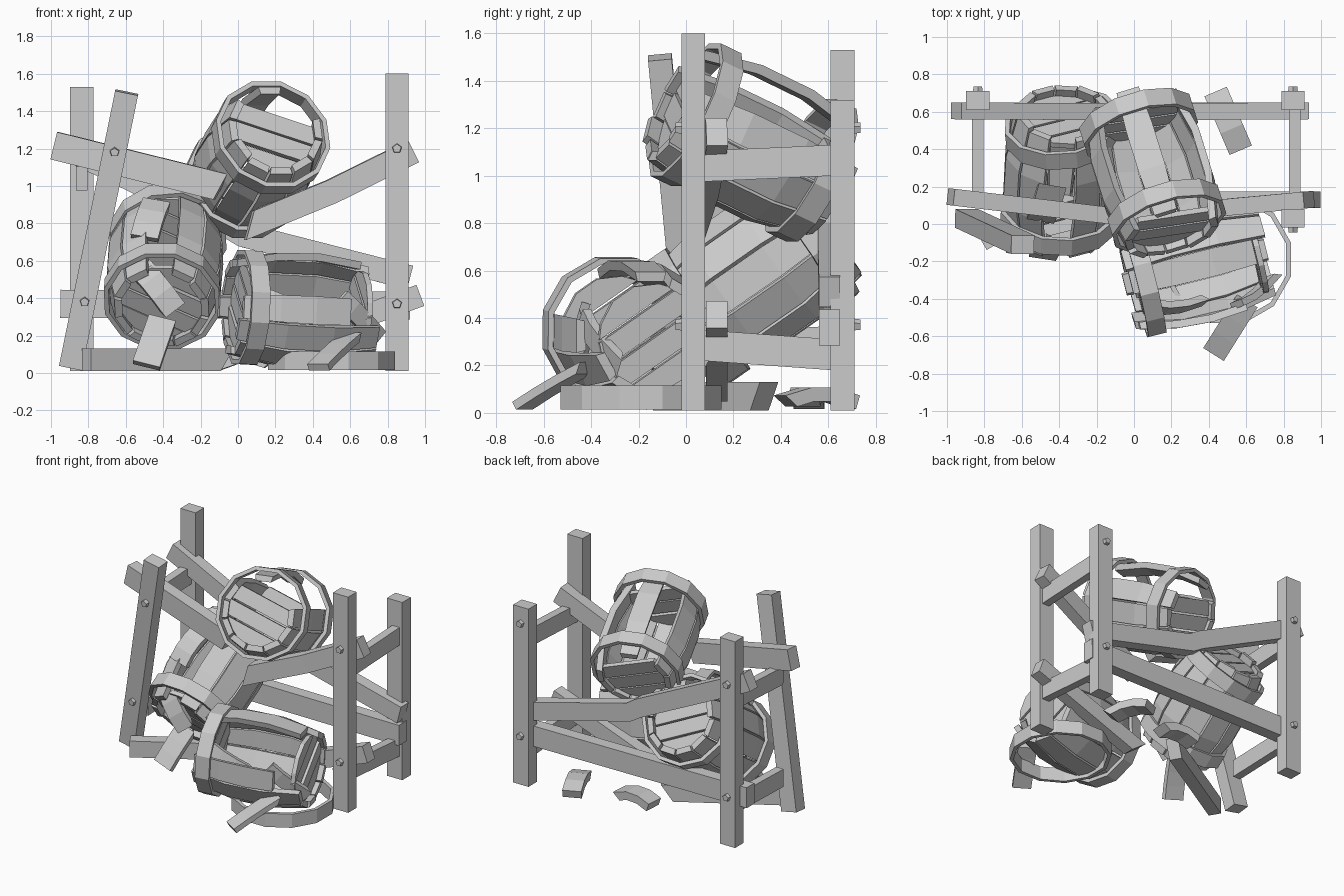
import bpy, bmesh, random
from math import sin, cos, pi, radians
from mathutils import Vector, Matrix

if "Cube" in bpy.data.objects:
    bpy.data.objects.remove(bpy.data.objects["Cube"])

random.seed(4)
UP = Vector((0, 0, 1))


def finish(name, bm, mat=None):
    bmesh.ops.recalc_face_normals(bm, faces=bm.faces)
    me = bpy.data.meshes.new(name)
    bm.to_mesh(me)
    bm.free()
    ob = bpy.data.objects.new(name, me)
    if mat:
        ob.matrix_world = mat
    bpy.context.collection.objects.link(ob)
    return ob


def loft(bm, rings, closed=False):
    """Skin a list of equal-sized point rings, capped unless closed."""
    vs = [[bm.verts.new(p) for p in r] for r in rings]
    n, m = len(vs), len(vs[0])
    for i in range(n if closed else n - 1):
        a, b = vs[i], vs[(i + 1) % n]
        for j in range(m):
            bm.faces.new((a[j], a[(j + 1) % m], b[(j + 1) % m], b[j]))
    if not closed:
        bm.faces.new(vs[0][::-1])
        bm.faces.new(vs[-1])


def beam(name, pts, w, h, ref=UP, skew=0.0):
    """Timber along pts: h across the ref direction, w sideways, end cut at a skew."""
    pts = [Vector(p) for p in pts]
    bm, rings = bmesh.new(), []
    for i, p in enumerate(pts):
        d = (pts[min(i + 1, len(pts) - 1)] - pts[max(i - 1, 0)]).normalized()
        s = d.cross(ref).normalized()
        u = s.cross(d)
        k = skew if i == len(pts) - 1 else 0
        rings.append([p + s * a * w / 2 + u * b * h / 2 + d * k * b
                      for a, b in ((-1, -1), (1, -1), (1, 1), (-1, 1))])
    loft(bm, rings)
    return finish(name, bm)


def frame_of(c, axis):
    z = Vector(axis).normalized()
    x = UP.cross(z).normalized()
    y = z.cross(x)
    return Matrix.Translation(c) @ Matrix((x, y, z)).transposed().to_4x4()


def bolt(c, axis):
    bm = bmesh.new()
    bmesh.ops.create_cone(bm, segments=5, radius1=.028, radius2=.024, depth=.03, cap_ends=True)
    finish("bolt", bm, frame_of(c, axis))


def hoop(name, mat, r, half=.05, t=.026):
    bm = bmesh.new()
    loft(bm, [[(q * cos(a), q * sin(a), z) for q, z in
               ((r, -half), (r + t, -half), (r + t, half), (r, half))]
              for a in [radians(30 * k + 15) for k in range(12)]], True)
    finish(name, bm, mat)


HALF = .385


def radius(z):
    return .318 - .058 * (z / HALF) ** 2


def barrel(name, c, axis, skip=(), short={}, hoops=(-.28, .28), tilt=0, spin=0.0, boards=range(4)):
    m = frame_of(c, axis)
    # curved staves
    for k in range(12):
        if k in skip:
            continue
        e0 = -HALF - random.uniform(-.015, .015)
        e1 = short.get(k, HALF + random.uniform(-.015, .015))
        bm, rings, a = bmesh.new(), [], radians(30 * k)
        for i in range(4):
            z = e0 + (e1 - e0) * i / 3
            r, g = radius(z), radians(13.7)
            rings.append([(q * cos(a + s * g), q * sin(a + s * g), z)
                          for q, s in ((r - .042, -1), (r, -1), (r, 1), (r - .042, 1))])
        loft(bm, rings)
        finish(name + "_stave", bm, m)
    # head boards, cut to a round outline
    for end in (-1, 1):
        R, z = .228, end * (HALF - .06)
        for i in boards:
            y0, y1 = -R + i * R / 2 + .006, -R + (i + 1) * R / 2 - .006
            ym = (y0 + y1) / 2
            w = [(max(R * R - y * y, .003)) ** .5 for y in (y0, ym, y1)]
            out = [(-w[0], y0), (w[0], y0), (w[1], ym), (w[2], y1), (-w[2], y1), (-w[1], ym)]
            bm = bmesh.new()
            zz = z + random.uniform(-.008, .008)
            loft(bm, [[(x, y, zz + d) for x, y in out] for d in (-.015, .015)])
            finish(name + "_head_board", bm, m @ Matrix.Rotation(spin, 4, 'Z'))
    # iron hoops
    for h in hoops:
        t = Matrix.Rotation(tilt if h > 0 else 0, 4, 'Y')
        hoop(name + "_hoop", m @ Matrix.Translation((0, 0, h)) @ t, radius(h) + .006)


def loose_stave(name, p, q, ref=UP, w=.13, bow=.02, t=.038):
    p, q = Vector(p), Vector(q)
    n = Vector(ref) * bow
    beam(name, [p, p.lerp(q, .33) + n, p.lerp(q, .67) + n, q], w, t, Vector(ref), .02)


# corner posts
Y = Vector((0, 1, 0))
beam("front_right_post", [(.85, .03, .01), (.85, .03, 1.6)], .125, .1, Y)
beam("back_right_post", [(.85, .66, .01), (.85, .66, 1.32)], .125, .1, Y)
beam("back_left_post", [(-.835, .66, .01), (-.835, .66, 1.53)], .125, .1, Y)
beam("leaning_front_left_post", [(-.895, .03, .03), (-.595, -.11, 1.5)], .125, .1, Y)

# bolts on post faces
for z in (.37, 1.2):
    bolt((.85, -.03, z), (0, -1, 0))
    bolt((.85, .72, z), (0, 1, 0))
    bolt((-.835, .72, z), (0, 1, 0))
bolt((-.82, -.06, .38), (0, -1, -.09))
bolt((-.66, -.14, 1.18), (0, -1, -.09))

# front rails, snapped in the middle
beam("front_upper_rail_left", [(-.98, .145, 1.215), (-.09, .04, .995)], .09, .15, skew=.02)
beam("front_upper_rail_right", [(.935, .13, 1.185), (.5, .09, .97), (.06, .03, .79)], .09, .13, skew=-.05)
beam("front_lower_rail_right", [(.975, .13, .415), (.1, .13, .09)], .09, .12, skew=.04)
beam("fallen_front_rail", [(-.81, -.1, .07), (-.08, .33, .07)], .09, .12, skew=.04)

# back rails
beam("back_upper_rail", [(.92, .605, .51), (.02, .6, .74), (-.06, .6, .79), (-.95, .605, 1.22)], .09, .13)
beam("back_lower_rail", [(.92, .605, .36), (-.95, .605, .37)], .09, .15)

# side rails
beam("right_upper_rail", [(.86, .07, 1.04), (.86, .62, 1.065)], .06, .13)
beam("right_lower_rail", [(.86, .07, .285), (.86, .62, .245)], .06, .13)
beam("left_upper_rail", [(-.835, .1, 1.04), (-.835, .62, 1.065)], .06, .13)
beam("left_lower_rail", [(-.835, .1, .285), (-.835, .62, .3)], .06, .13)

# three barrels
barrel("top_barrel", (.1, .285, 1.14), (-.27, .87, -.42), skip=(2, 4, 5), spin=.35, boards=(0, 1, 2))
barrel("left_barrel", (-.39, .28, .57), (.05, .82, .57), skip=(3,), tilt=.15, spin=.5)
barrel("right_barrel", (.34, -.225, .335), (.96, .24, -.05), skip=(4, 5), short={6: .2, 3: .3},
       hoops=(-.3,), spin=.6)

# hoop slid off the right barrel onto the ground
hoop("fallen_hoop", Matrix.Translation((.5, -.19, .065)), .325)

# loose staves around the pile
loose_stave("front_loose_stave", (.43, -.69, .03), (.6, -.42, .19), bow=.005)
loose_stave("left_loose_stave", (-.49, -.17, .04), (-.41, -.02, .27), (0, -.8, .5), .15, .005)
loose_stave("back_loose_stave", (.44, .7, .045), (.56, .42, .05), bow=.03, t=.06)
loose_stave("middle_loose_stave", (-.1, .52, .045), (.17, .5, .05), bow=.03, t=.06)
loose_stave("right_barrel_broken_stave", (.08, -.44, .4), (.36, -.41, .29), (0, -1, .3), .14)
loose_stave("right_barrel_inner_stave", (.55, -.43, .4), (.74, -.28, .2), (0, -1, .3), .1)
loose_stave("left_barrel_inner_stave", (-.52, -.08, .56), (-.35, -.12, .35), (0, -1, .3), .13)
loose_stave("left_barrel_broken_stave", (-.5, .03, .72), (-.44, .2, .9), (0, -.7, .7), .15)
